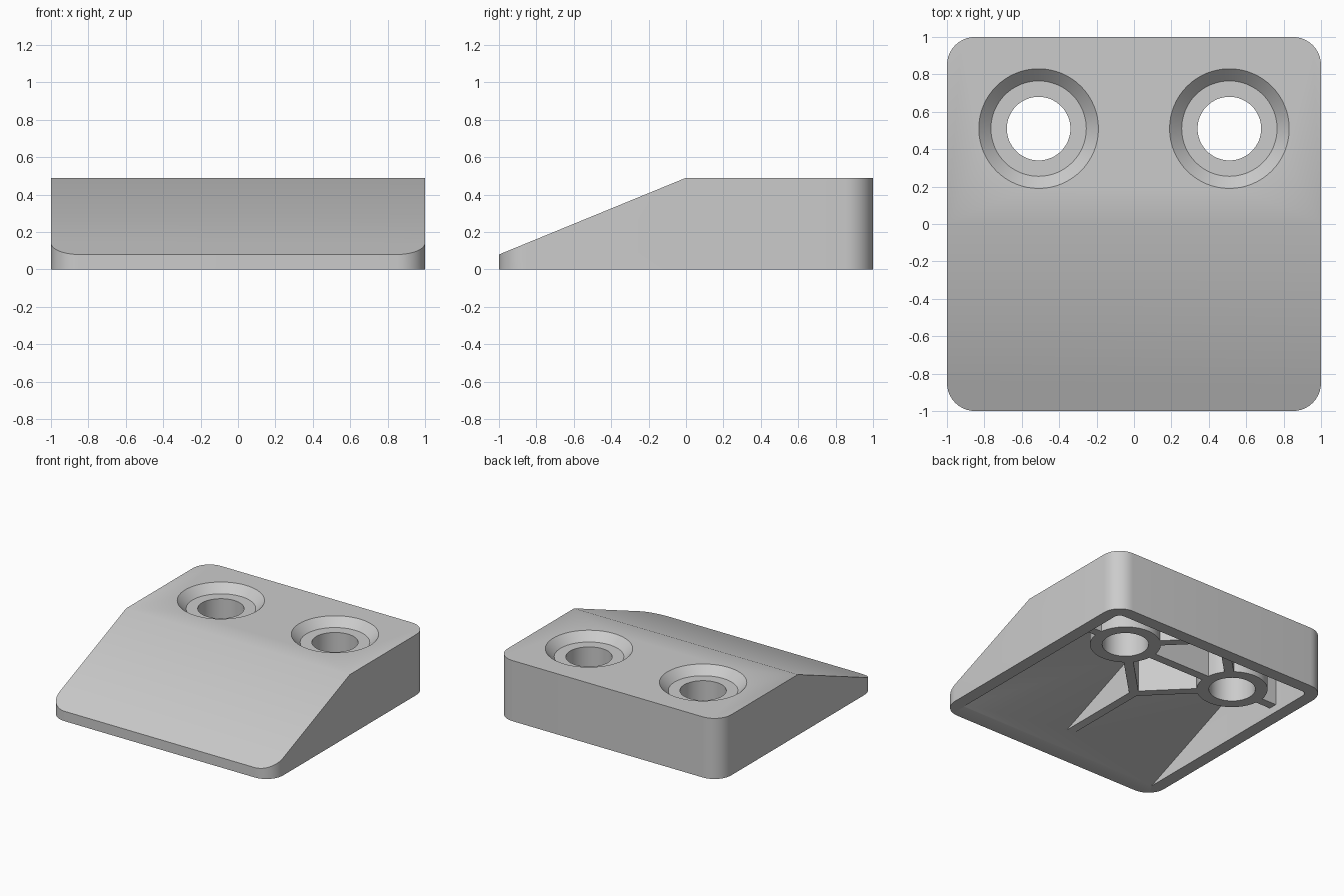
import bpy, bmesh, math
from mathutils import Vector

if "Cube" in bpy.data.objects:
    bpy.data.objects.remove(bpy.data.objects["Cube"])


def loft(name, rings):
    """Closed solid through equal-length rings of points."""
    bm = bmesh.new()
    loops = [[bm.verts.new(p) for p in ring] for ring in rings]
    n = len(loops[0])
    for a, b in zip(loops, loops[1:]):
        for i in range(n):
            j = (i + 1) % n
            bm.faces.new((a[i], a[j], b[j], b[i]))
    bm.faces.new(loops[0])
    bm.faces.new(loops[-1])
    bmesh.ops.recalc_face_normals(bm, faces=bm.faces)
    mesh = bpy.data.meshes.new(name)
    bm.to_mesh(mesh)
    bm.free()
    obj = bpy.data.objects.new(name, mesh)
    bpy.context.collection.objects.link(obj)
    return obj


def rounded_block(name, half, radius, z0, z1, steps=10):
    pts = []
    for k, (sx, sy) in enumerate(((1, 1), (-1, 1), (-1, -1), (1, -1))):
        for i in range(steps + 1):
            a = math.pi / 2 * (k + i / steps)
            pts.append((sx * (half - radius) + radius * math.cos(a),
                        sy * (half - radius) + radius * math.sin(a)))
    return loft(name, [[(x, y, z) for x, y in pts] for z in (z0, z1)])


def side_profile(name, pts):
    return loft(name, [[(x, y, z) for y, z in pts] for x in (-2, 2)])


def lathe(name, x, y, profile, n=64):
    return loft(name, [[(x + r * math.cos(2 * math.pi * i / n),
                         y + r * math.sin(2 * math.pi * i / n), z)
                        for i in range(n)] for r, z in profile])


def rib(name, p, q, width=0.07, z0=0.06, z1=0.7):
    p, q = Vector(p), Vector(q)
    d = (q - p).normalized()
    s = Vector((-d.y, d.x)) * width / 2
    pts = [p + s, p - s, q - s, q + s]
    return loft(name, [[(v.x, v.y, z) for v in pts] for z in (z0, z1)])


def combine(obj, tool, operation):
    tool.hide_render = True
    mod = obj.modifiers.new("bool", 'BOOLEAN')
    mod.operation = operation
    mod.solver = 'EXACT'
    mod.object = tool
    bpy.context.view_layer.objects.active = obj
    bpy.ops.object.modifier_apply(modifier=mod.name)
    bpy.data.objects.remove(tool, do_unlink=True)


C = 0.51  # screw hole offset

# outer wedge with rounded vertical corners
body = rounded_block("sloped_block", 1.0, 0.15, -0.5, 1.0)
combine(body, side_profile("wedge", [(2, 0), (2, 0.49), (0, 0.49),
                                     (-1.1, 0.039), (-1.1, 0)]), 'INTERSECT')

# hollow underside
cavity = rounded_block("cavity", 0.9, 0.05, -0.5, 1.0)
combine(cavity, side_profile("cavity_wedge", [(2, -0.2), (2, 0.357), (0, 0.357),
                                              (-1.358, -0.2)]), 'INTERSECT')

# leave bosses and ribs standing in the hollow
for s in (-1, 1):
    combine(cavity, rib("front_diagonal_rib", (0, 0), (s * C, C)), 'DIFFERENCE')
    combine(cavity, rib("back_diagonal_rib", (s * C, C), (0, 2 * C)), 'DIFFERENCE')
combine(cavity, rib("cross_rib", (-1.2, C), (1.2, C)), 'DIFFERENCE')
combine(cavity, rib("centre_rib", (0, 0.03), (0, -1.2)), 'DIFFERENCE')
for s in (-1, 1):
    combine(cavity, lathe("boss", s * C, C, [(0.26, 0.06), (0.26, 0.7)]), 'DIFFERENCE')
combine(body, cavity, 'DIFFERENCE')

# countersunk screw holes
for s in (-1, 1):
    combine(body, lathe("screw_hole", s * C, C,
                        [(0.17, -0.3), (0.17, 0.425), (0.255, 0.425),
                         (0.32, 0.49), (0.34, 0.51)]), 'DIFFERENCE')

# colour and shading
grey = bpy.data.materials.new("light_grey")
grey.diffuse_color = (0.6, 0.6, 0.6, 1)
grey.use_nodes = True
grey.node_tree.nodes["Principled BSDF"].inputs["Base Color"].default_value = grey.diffuse_color
body.data.materials.clear()
body.data.materials.append(grey)
for f in body.data.polygons:
    f.material_index = 0
bpy.ops.object.select_all(action='DESELECT')
body.select_set(True)
bpy.context.view_layer.objects.active = body
bpy.ops.object.shade_smooth_by_angle(angle=math.radians(25))
